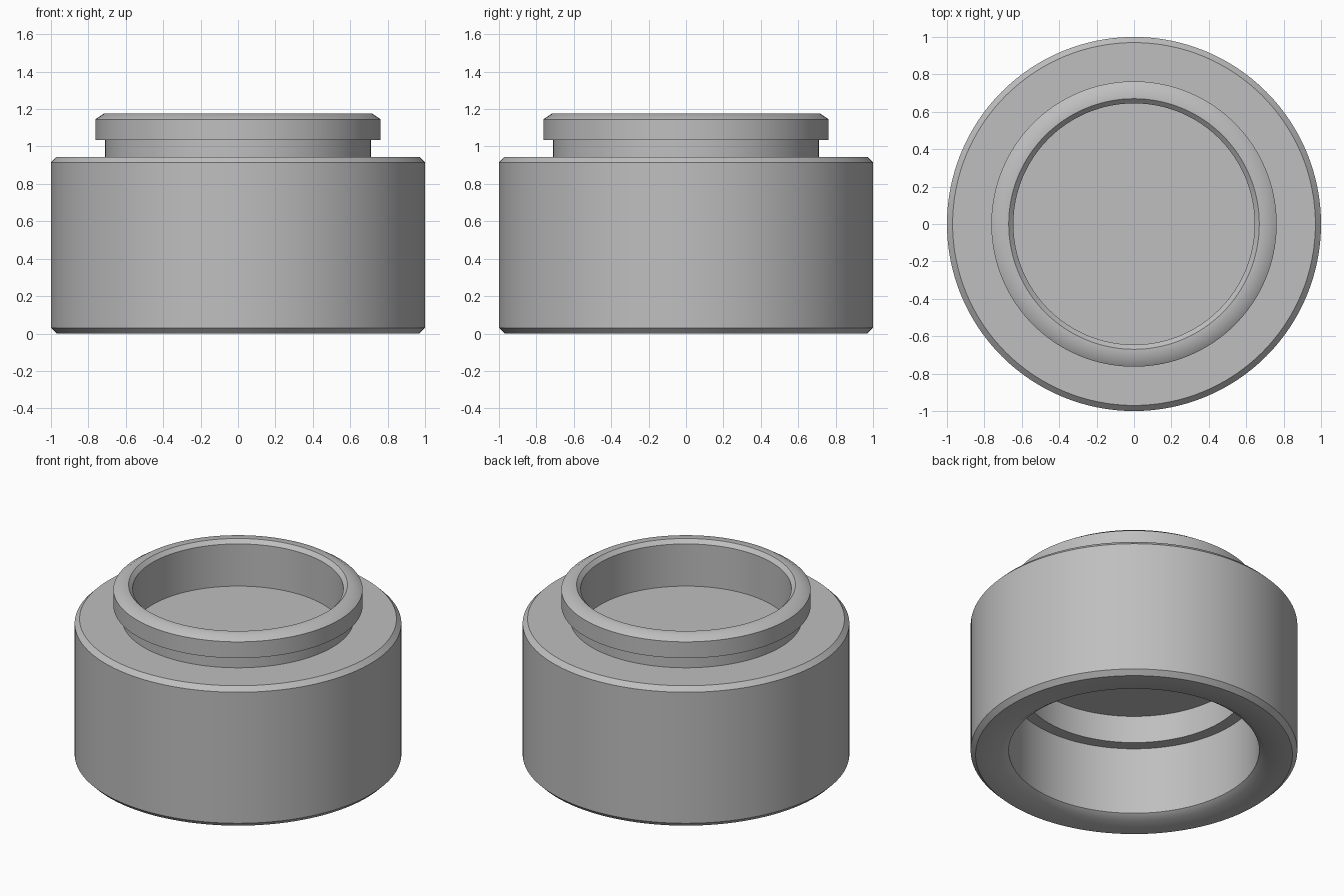
import bpy, bmesh, math

cube = bpy.data.objects.get("Cube")
if cube:
    bpy.data.objects.remove(cube, do_unlink=True)

grey = bpy.data.materials.new("light_grey")
grey.use_nodes = True
colour = (0.52, 0.52, 0.52, 1.0)
grey.diffuse_color = colour
grey.node_tree.nodes["Principled BSDF"].inputs["Base Color"].default_value = colour

SEGMENTS = 128


def new_object(name, bm):
    bmesh.ops.recalc_face_normals(bm, faces=bm.faces)
    mesh = bpy.data.meshes.new(name)
    bm.to_mesh(mesh)
    bm.free()
    mesh.materials.append(grey)
    obj = bpy.data.objects.new(name, mesh)
    bpy.context.collection.objects.link(obj)
    return obj


def lathe(name, profile):
    """Revolve (radius, height) points that start and end on the z axis."""
    bm = bmesh.new()
    verts = [bm.verts.new((r, 0, z)) for r, z in profile]
    edges = [bm.edges.new(pair) for pair in zip(verts, verts[1:])]
    bmesh.ops.spin(bm, geom=verts + edges, cent=(0, 0, 0), axis=(0, 0, 1),
                   angle=2 * math.pi, steps=SEGMENTS)
    bmesh.ops.remove_doubles(bm, verts=bm.verts, dist=1e-4)
    return new_object(name, bm)


def box(name, low, high):
    bm = bmesh.new()
    bmesh.ops.create_cube(bm, size=1)
    for v in bm.verts:
        v.co = [(a + b) / 2 + c * (b - a) for a, b, c in zip(low, high, v.co)]
    return new_object(name, bm)


# Stepped underside bore, chamfered body, grooved neck, lip and top recess
collar = lathe("collar_body", [
    (0, 0.67), (0.69, 0.67), (0.69, 0.485), (0.767, 0.485),
    (0.767, 0.03), (0.81, 0),
    (0.97, 0), (1.0, 0.03), (1.0, 0.915), (0.97, 0.945),
    (0.71, 0.945), (0.71, 1.035), (0.763, 1.035), (0.763, 1.145),
    (0.718, 1.175), (0.67, 1.175), (0.645, 1.15),
    (0.645, 0.865), (0, 0.865)])

# Key slot cut into the inner step on the left side
cutter = box("key_slot_cutter", (0.6, -0.067, 0.48), (0.86, 0.067, 0.585))
cutter.hide_render = True
slot = collar.modifiers.new("key_slot", "BOOLEAN")
slot.operation = "DIFFERENCE"
slot.solver = "EXACT"
slot.object = cutter

bpy.ops.object.select_all(action="DESELECT")
collar.select_set(True)
bpy.context.view_layer.objects.active = collar
bpy.ops.object.modifier_apply(modifier=slot.name)
bpy.data.objects.remove(cutter, do_unlink=True)

# Smooth walls with crisp chamfer edges
bpy.ops.object.shade_smooth_by_angle(angle=math.radians(35))
